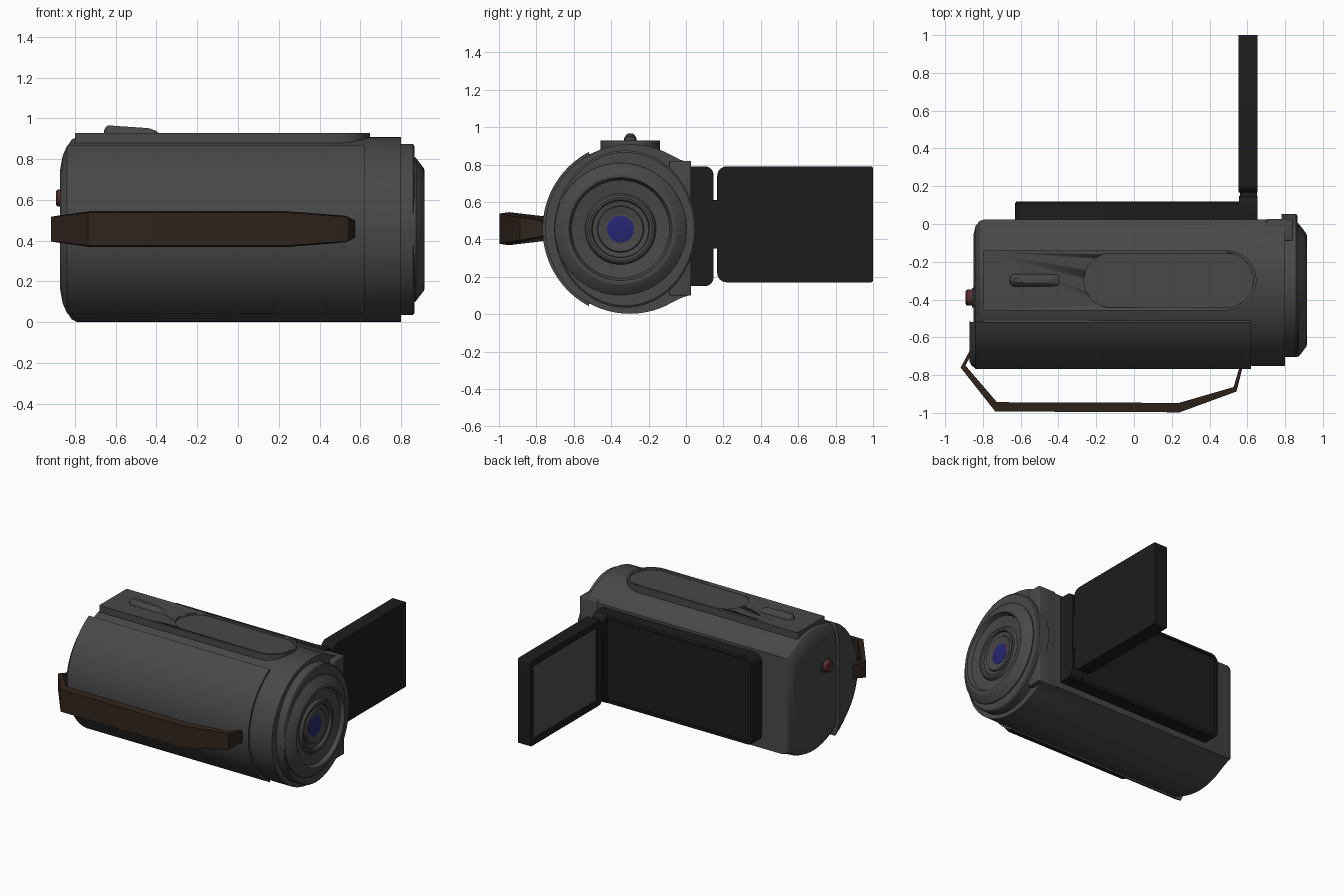
import bpy, bmesh
from math import cos, sin, pi, radians, hypot
from mathutils import Vector

if "Cube" in bpy.data.objects:
    bpy.data.objects.remove(bpy.data.objects["Cube"])


def material(name, rgb):
    m = bpy.data.materials.new(name)
    m.diffuse_color = (*rgb, 1)
    m.use_nodes = True
    m.node_tree.nodes["Principled BSDF"].inputs["Base Color"].default_value = m.diffuse_color
    return m


BODY = material("dark_grey", (0.065, 0.065, 0.065))
BLACK = material("black_plastic", (0.012, 0.012, 0.012))
DISPLAY = material("display_grey", (0.08, 0.08, 0.08))
BROWN = material("brown_leather", (0.03, 0.018, 0.012))
BLUE = material("blue_glass", (0.02, 0.02, 0.17))
RED = material("dull_red", (0.1, 0.03, 0.035))


def finish(name, bm, mat, angle=30):
    bmesh.ops.recalc_face_normals(bm, faces=bm.faces)
    me = bpy.data.meshes.new(name)
    bm.to_mesh(me)
    bm.free()
    ob = bpy.data.objects.new(name, me)
    bpy.context.collection.objects.link(ob)
    me.materials.append(mat)
    bpy.ops.object.select_all(action='DESELECT')
    ob.select_set(True)
    bpy.context.view_layer.objects.active = ob
    bpy.ops.object.shade_smooth_by_angle(angle=radians(angle))
    return ob


def loft(name, rings, mat, angle=30):
    """Skin a list of equal-length closed rings and cap both ends."""
    bm = bmesh.new()
    vs = [[bm.verts.new(p) for p in r] for r in rings]
    n = len(vs[0])
    for a, b in zip(vs, vs[1:]):
        for i in range(n):
            bm.faces.new((a[i], a[(i + 1) % n], b[(i + 1) % n], b[i]))
    bm.faces.new(vs[0])
    bm.faces.new(vs[-1])
    return finish(name, bm, mat, angle)


def along_x(profile, steps, cy, cz):
    """Rings of a y-z profile at (x, y scale, z scale) steps."""
    return [[(x, cy + (y - cy) * sy, cz + (z - cz) * sz) for y, z in profile]
            for x, sy, sz in steps]


def arc(cy, cz, r, a0, a1, n):
    return [(cy + r * cos(radians(a0 + (a1 - a0) * i / n)),
             cz + r * sin(radians(a0 + (a1 - a0) * i / n))) for i in range(n + 1)]


def rounded(u0, u1, v0, v1, r0, r1, n=6):
    """Rectangle with corner radius r0 on the low-u side and r1 on the high-u side."""
    return (arc(u1 - r1, v1 - r1, r1, 0, 90, n) + arc(u0 + r0, v1 - r0, r0, 90, 180, n)
            + arc(u0 + r0, v0 + r0, r0, 180, 270, n) + arc(u1 - r1, v0 + r1, r1, 270, 360, n))


def box(name, x, y, z, mat, bevel=0.0):
    bm = bmesh.new()
    bmesh.ops.create_cube(bm, size=1)
    for v in bm.verts:
        v.co = [lo + (hi - lo) * (c + .5) for c, (lo, hi) in zip(v.co, (x, y, z))]
    if bevel:
        bmesh.ops.bevel(bm, geom=bm.edges[:], offset=bevel, segments=3, profile=.5, affect='EDGES')
    return finish(name, bm, mat)


def lathe_x(name, prof, cy, cz, mat, n=64, sy=1.0):
    return loft(name, [[(x, cy + r * sy * cos(2 * pi * i / n), cz + r * sin(2 * pi * i / n))
                        for i in range(n)] for x, r in prof], mat)


CZ = 0.455

# Main barrel with a flat side towards the screen
barrel = arc(-0.30, CZ, 0.453, 60, 300, 48) + [(-0.03, 0.085), (0.025, 0.105), (0.025, 0.81), (-0.03, 0.825)]
loft("main_body", along_x(barrel, [(-0.79, 1, 1), (-0.815, .975, .975), (-0.838, .9, .9),
                                   (-0.85, .75, .75), (0.80, .75, .75)][:4][::-1] + [(0.80, 1, 1)],
                          -0.30, CZ), BODY)
box("side_front_panel", (0.70, 0.84), (-0.09, 0.027), (0.10, 0.82), BODY, 0.006)

# Grip shell wrapped around the hand side
grip = arc(-0.30, CZ, 0.467, 118, 242, 36)
loft("grip_shell", along_x(grip, [(-0.872, .85, .72), (-0.86, .93, .88), (-0.838, 1, 1), (0.62, 1, 1)],
                           -0.50, CZ), BODY)
for s in (1, -1):
    box("grip_seam_" + ("top" if s > 0 else "bottom"), (-0.80, 0.62), (-0.545, -0.505),
        sorted((CZ + s * 0.36, CZ + s * 0.40)), BODY, 0.006)

# Front collar and lens barrel with stepped rings
lathe_x("front_collar", [(0.78, .42), (0.858, .42), (0.865, .41)], -0.325, CZ, BODY, sy=0.9)
lathe_x("lens_barrel", [(0.84, .355), (0.872, .352), (0.885, .335), (0.912, .30), (0.915, .29),
                        (0.913, .275), (0.885, .262), (0.872, .19), (0.888, .18), (0.892, .168),
                        (0.888, .155), (0.872, .15), (0.868, .125), (0.878, .12), (0.878, .11),
                        (0.862, .075)], -0.35, CZ, BODY)
lathe_x("lens_glass", [(0.855, .072), (0.866, .072), (0.872, .04)], -0.35, CZ, BLUE, 32)


def plate_rings(outline, zs):
    return [[(x, y, z) for x, y in outline] for z in zs]


# Top plate with a recessed stadium-shaped zoom area
plate = loft("top_plate", plate_rings(rounded(-0.80, 0.648, -0.457, -0.14, 0.01, 0.157, 14), (0.80, 0.928)), BODY)
cutter = loft("zoom_cutter", plate_rings(rounded(-0.265, 0.632, -0.442, -0.155, 0.143, 0.143, 14), (0.913, 1.0)), BODY)
cutter.hide_render = True
cutter.hide_set(True)
cut = plate.modifiers.new("recess", 'BOOLEAN')
cut.operation = 'DIFFERENCE'
cut.object = cutter
cut.solver = 'EXACT'

# Raised slider on top
slider = []
for z, d in ((0.90, 0), (0.94, 0.002), (0.958, 0.012), (0.965, 0.022)):
    out = rounded(-0.66 + d, -0.37 - 3 * d, -0.333 + d, -0.263 - d, 0.034 - d, 0.034 - d, 8)
    slider.append([(x, y, z - max(0, x + 0.55) * 0.12 * (z > 0.92)) for x, y in out])
loft("top_slider", slider, BODY)

# Rear record button on its collar
lathe_x("button_collar", [(-0.83, .055), (-0.858, .052)], -0.39, 0.61, BODY, 24)
lathe_x("record_button", [(-0.84, .042), (-0.885, .042), (-0.893, .032)], -0.39, 0.61, RED, 24)

# Screen bay with a shallow recess, plus hinge post and barrel
bay = rounded(-0.63, 0.60, 0.15, 0.79, 0.06, 0.01)
inner = rounded(-0.605, 0.585, 0.175, 0.765, 0.045, 0.01)
loft("screen_bay", [[(x, y, z) for x, z in o] for o, y in
                    ((bay, 0.0), (bay, 0.11), (rounded(-0.622, 0.592, 0.158, 0.782, 0.055, 0.01), 0.12),
                     (inner, 0.12), (inner, 0.108))], BLACK)
post = rounded(0.0, 0.147, 0.15, 0.79, 0.005, 0.045)
loft("hinge_post", along_x(post, [(0.555, 1, 1), (0.655, 1, 1)], 0, CZ), BLACK)
box("hinge_barrel", (0.56, 0.65), (0.10, 0.24), (0.35, 0.61), BLACK, 0.012)

# Flip-out screen with recessed display facing the rear
scr = rounded(0.167, 1.0, 0.17, 0.79, 0.05, 0.012)
lip = rounded(0.235, 0.965, 0.215, 0.745, 0.01, 0.01)
loft("screen_panel", [[(x, y, z) for y, z in o] for o, x in
                      ((lip, 0.567), (lip, 0.553), (scr, 0.553), (scr, 0.655))], BLACK)
box("display", (0.561, 0.58), (0.237, 0.963), (0.217, 0.743), DISPLAY)

# Hand strap: flat band following a bent path (x, y, half height)
path = [(-0.855, -0.66, .05), (-0.905, -0.755, .065), (-0.73, -0.968, .088),
        (0.24, -0.972, .088), (0.535, -0.875, .065), (0.565, -0.765, .045)]
rings = []
for i, (x, y, h) in enumerate(path):
    a, b = path[max(i - 1, 0)], path[min(i + 1, len(path) - 1)]
    l = hypot(b[0] - a[0], b[1] - a[1])
    t = 0.008 if i in (0, 5) else 0.014 if i in (1, 4) else 0.025
    n = Vector((-(b[1] - a[1]) / l, (b[0] - a[0]) / l, 0)) * t
    p = Vector((x, y, 0.457))
    up = Vector((0, 0, h))
    rings.append([p + n + up, p - n + up * .92, p - n - up * .92, p + n - up])
loft("hand_strap", rings, BROWN)
